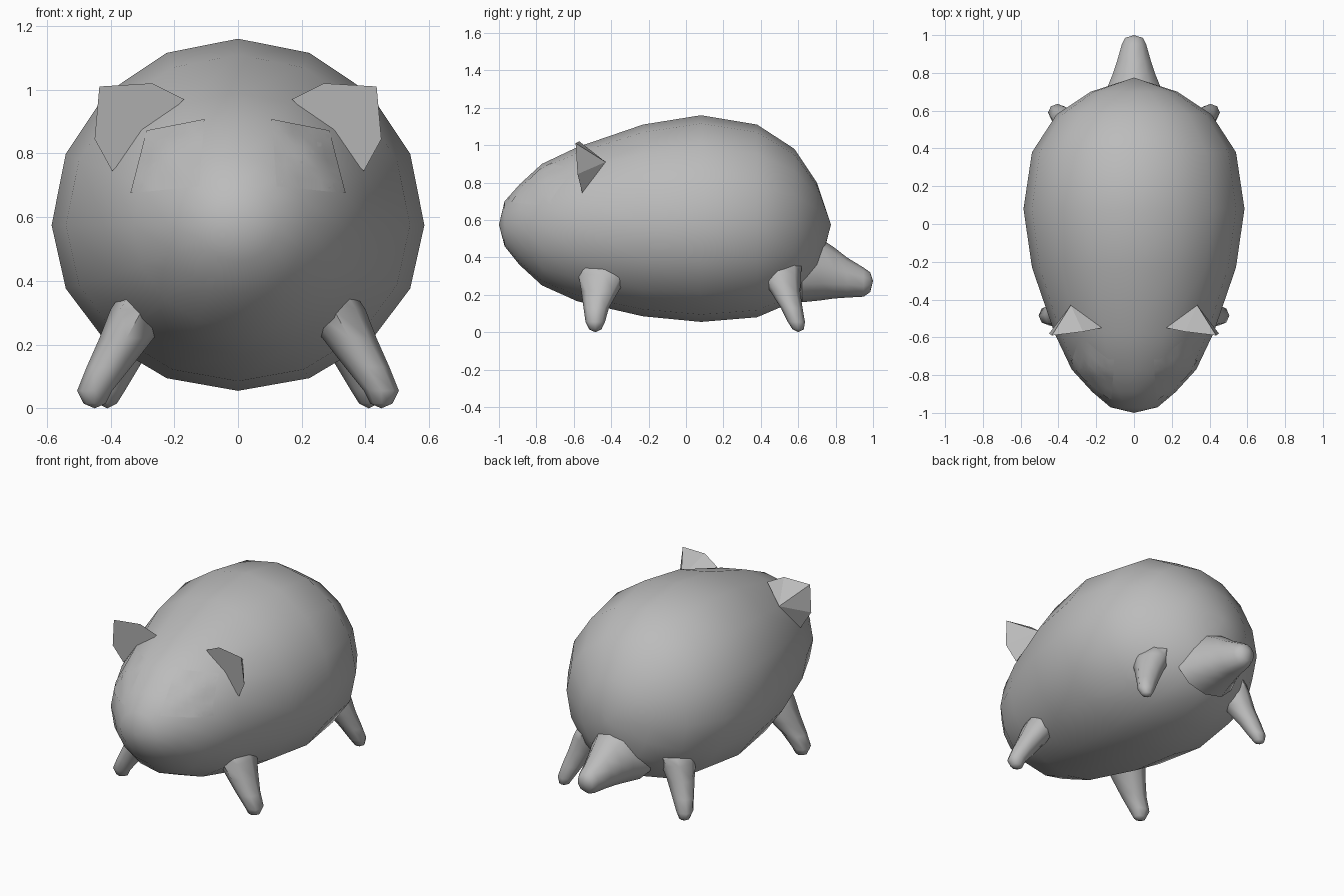
import bpy, bmesh
from math import sin, cos, pi, radians
from mathutils import Vector
from mathutils.bvhtree import BVHTree

cube = bpy.data.objects.get("Cube")
if cube:
    bpy.data.objects.remove(cube, do_unlink=True)

grey = bpy.data.materials.new("plain_grey")
grey.use_nodes = True
colour = (0.5, 0.5, 0.5, 1)
grey.diffuse_color = colour
grey.node_tree.nodes["Principled BSDF"].inputs["Base Color"].default_value = colour


def add_object(name, bm, smooth=True):
    bmesh.ops.recalc_face_normals(bm, faces=bm.faces)
    mesh = bpy.data.meshes.new(name)
    bm.to_mesh(mesh)
    bm.free()
    mesh.materials.append(grey)
    obj = bpy.data.objects.new(name, mesh)
    bpy.context.collection.objects.link(obj)
    if smooth:
        bpy.ops.object.select_all(action='DESELECT')
        obj.select_set(True)
        bpy.context.view_layer.objects.active = obj
        bpy.ops.object.shade_smooth_by_angle(angle=radians(60))
    return obj


def loft(name, rings, start, end):
    """Skin a stack of rings and close each end with a fan to a pole."""
    bm = bmesh.new()
    loops = [[bm.verts.new(p) for p in ring] for ring in rings]
    n = len(loops[0])
    for a, b in zip(loops, loops[1:]):
        for i in range(n):
            j = (i + 1) % n
            bm.faces.new((a[i], a[j], b[j], b[i]))
    for loop, pole in ((loops[0], start), (loops[-1], end)):
        tip = bm.verts.new(pole)
        for i in range(n):
            bm.faces.new((loop[i], loop[(i + 1) % n], tip))
    return add_object(name, bm)


def upright_ring(y, z, width, up, down, n):
    """Ring facing along y, with its own height above and below the centre."""
    ring = []
    for i in range(n):
        a = 2 * pi * i / n
        c = cos(a)
        ring.append((width * sin(a), y, z + c * (up if c > 0 else down)))
    return ring


def flat_ring(x, y, z, rx, ry, n=8):
    return [(x + rx * cos(2 * pi * i / n), y + ry * sin(2 * pi * i / n), z)
            for i in range(n)]


# Egg shaped body: y, half width, height above and below the middle
MID = 0.575
body_profile = [
    (-0.97, .125, .125, .115), (-0.89, .22, .215, .215), (-0.77, .33, .325, .325),
    (-0.58, .42, .415, .41), (-0.23, .54, .535, .49), (0.08, .585, .585, .52),
    (0.38, .54, .535, .495), (0.58, .41, .405, .41), (0.70, .23, .225, .29)]
body = loft("body", [upright_ring(y, MID, w, u, d, 16) for y, w, u, d in body_profile],
            (0, -1, MID), (0, 0.775, MID))

# Stubby tail, flared where it meets the body
tail_profile = [(0.62, .30, .20, .22, .14), (0.72, .30, .15, .20, .13),
                (0.79, .29, .12, .165, .11), (0.86, .285, .095, .115, .10),
                (0.95, .27, .068, .075, .08), (0.985, .27, .05, .05, .055)]
loft("tail", [upright_ring(y, z, w, u, d, 10) for y, z, w, u, d in tail_profile],
     (0, 0.55, 0.3), (0, 1.0, 0.275))

# Splayed legs: x, y, z and the two radii of each ring
front_leg = [(.27, -.43, .37, .09, .16), (.30, -.44, .31, .10, .135),
             (.35, -.46, .22, .085, .10), (.405, -.48, .13, .07, .068),
             (.45, -.485, .055, .055, .052), (.45, -.485, .015, .035, .033)]
back_leg = [(.27, .48, .37, .09, .14), (.295, .50, .31, .095, .115),
            (.335, .53, .22, .08, .08), (.375, .565, .13, .065, .058),
            (.405, .59, .055, .05, .046), (.41, .60, .015, .03, .03)]
# Ear: outer rim, then the point at the back
ear_rim = [(.17, -.55, .97), (.27, -.57, 1.02), (.435, -.59, 1.01),
           (.45, -.58, .845), (.395, -.555, .745)]
ear_back = (.335, -.43, .91)
# Eye patch corners, as x and z
eye = [Vector(p) for p in ((.105, .905), (.285, .87), (.335, .675), (.12, .695))]

surface = BVHTree.FromPolygons([v.co for v in body.data.vertices],
                               [p.vertices for p in body.data.polygons])

for side, s in (("left", 1), ("right", -1)):
    for name, rows in (("front_leg", front_leg), ("back_leg", back_leg)):
        x, y, z = rows[0][:3]
        fx, fy = rows[-1][:2]
        loft(f"{side}_{name}",
             [flat_ring(s * r[0], *r[1:]) for r in rows],
             (s * x, y, z + 0.02), (s * fx, fy, 0))

    # Flat faced ear with a fan of faces front and back
    bm = bmesh.new()
    rim = [bm.verts.new((s * x, y, z)) for x, y, z in ear_rim]
    back = bm.verts.new((s * ear_back[0], *ear_back[1:]))
    bm.faces.new(rim)
    for i in range(len(rim)):
        bm.faces.new((rim[i], rim[(i + 1) % len(rim)], back))
    add_object(f"{side}_ear", bm, smooth=False)

    # Eye patch laid over the face as a thin plate
    bm = bmesh.new()
    steps = 6
    grid = []
    for i in range(steps + 1):
        u = i / steps
        top, low = eye[0].lerp(eye[1], u), eye[3].lerp(eye[2], u)
        column = []
        for j in range(steps + 1):
            p = top.lerp(low, j / steps)
            hit, normal, _, _ = surface.ray_cast(Vector((s * p.x, -2, p.y)), Vector((0, 1, 0)))
            if normal.y > 0:
                normal = -normal
            column.append(bm.verts.new(hit + normal * 0.003))
        grid.append(column)
    for a, b in zip(grid, grid[1:]):
        for j in range(steps):
            quad = (a[j], a[j + 1], b[j + 1], b[j])
            bm.faces.new(quad if s > 0 else quad[::-1])
    add_object(f"{side}_eye", bm)
